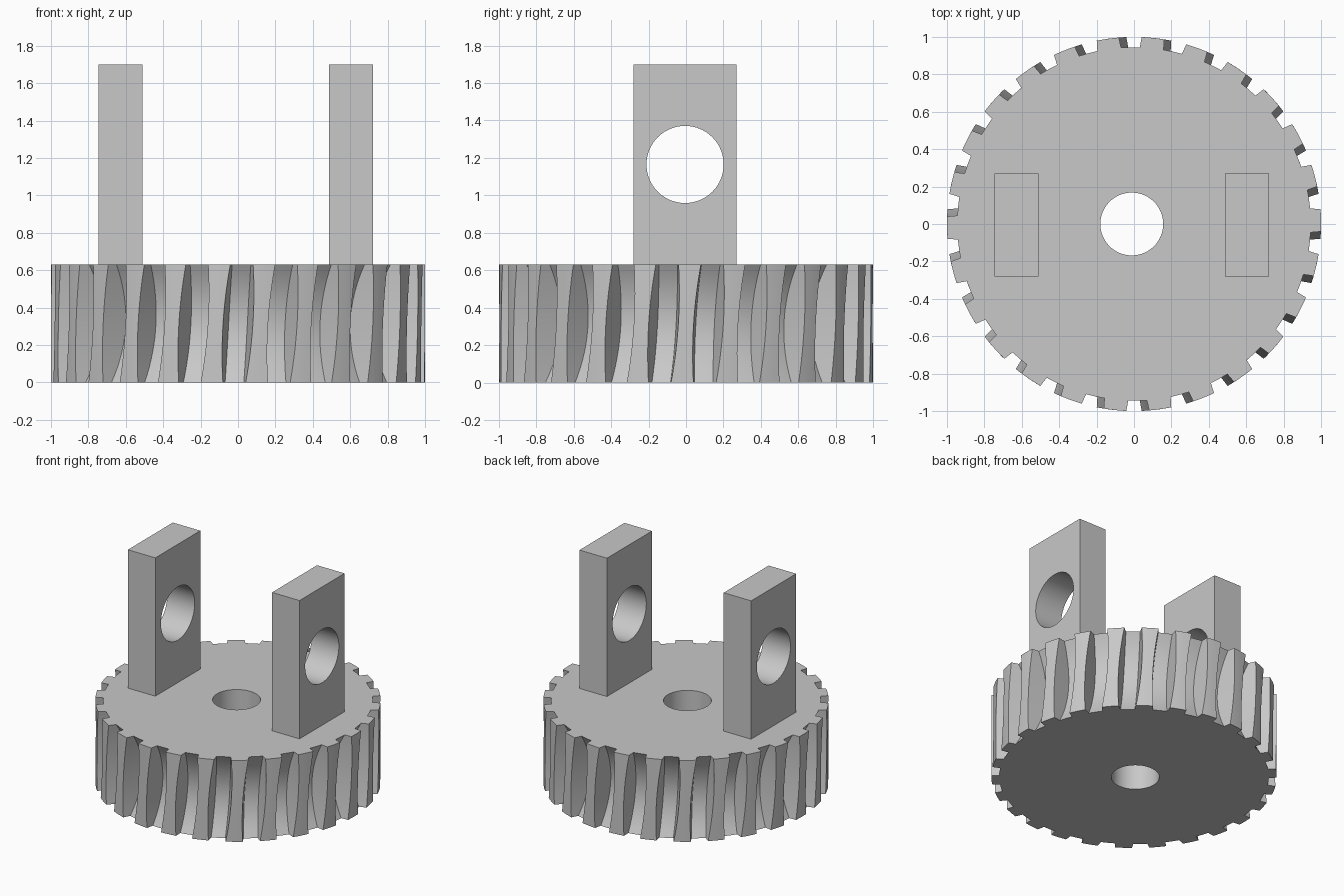
import bpy
import bmesh
from math import cos, sin, pi, tau
from mathutils import Matrix

cube = bpy.data.objects.get("Cube")
if cube:
    bpy.data.objects.remove(cube, do_unlink=True)

TEETH = 26
HEIGHT = 0.63
LEVELS = 16
CENTRE_X = -0.012

grey = bpy.data.materials.new("light grey")
grey.use_nodes = True
grey.diffuse_color = (0.58, 0.58, 0.58, 1)
grey.node_tree.nodes["Principled BSDF"].inputs["Base Color"].default_value = (0.58, 0.58, 0.58, 1)


def make_object(name, bm):
    bmesh.ops.recalc_face_normals(bm, faces=bm.faces)
    mesh = bpy.data.meshes.new(name)
    bm.to_mesh(mesh)
    bm.free()
    mesh.materials.append(grey)
    obj = bpy.data.objects.new(name, mesh)
    bpy.context.collection.objects.link(obj)
    return obj


def drill(obj, radius, matrix):
    """Cut a round through hole, then drop the cutter."""
    bm = bmesh.new()
    bmesh.ops.create_cone(bm, cap_ends=True, segments=64, radius1=radius,
                          radius2=radius, depth=1, matrix=matrix)
    cutter = make_object("hole_cutter", bm)
    cutter.hide_render = True
    mod = obj.modifiers.new("hole", 'BOOLEAN')
    mod.operation = 'DIFFERENCE'
    mod.solver = 'EXACT'
    mod.object = cutter
    bpy.ops.object.select_all(action='DESELECT')
    obj.select_set(True)
    bpy.context.view_layer.objects.active = obj
    bpy.ops.object.modifier_apply(modifier=mod.name)
    bpy.data.objects.remove(cutter, do_unlink=True)
    bpy.ops.object.shade_smooth_by_angle(angle=pi / 7)


def gear_ring(bm, z):
    """One outline of the wheel; slots are deepest at mid height and lean with z."""
    t = 2 * z / HEIGHT - 1
    depth = 0.055 + 0.095 * (1 - t * t)
    floor_half = 0.05
    slot_half = floor_half + 0.2 * depth
    pitch = tau / TEETH
    ring = []
    for k in range(TEETH):
        mid = -pi / 2 + k * pitch + 0.02 * t
        points = [(mid + f * floor_half / (1 - depth), 1 - depth) for f in (-1, 0, 1)]
        land = pitch - 2 * slot_half
        points += [(mid + slot_half + land * i / 4, 1) for i in range(5)]
        ring += [bm.verts.new((r * cos(a), r * sin(a), z)) for a, r in points]
    return ring


# Toothed wheel with throated, slanted slots
bm = bmesh.new()
rings = [gear_ring(bm, HEIGHT * i / LEVELS) for i in range(LEVELS + 1)]
for low, high in zip(rings, rings[1:]):
    for i in range(len(low)):
        j = (i + 1) % len(low)
        bm.faces.new((low[i], low[j], high[j], high[i]))
bm.faces.new(rings[0][::-1])
bm.faces.new(rings[-1])
wheel = make_object("toothed_wheel", bm)
drill(wheel, 0.168, Matrix.Translation((CENTRE_X, 0, HEIGHT / 2)))

# Two upright lugs with a cross hole
for name, side in (("left_lug", 1), ("right_lug", -1)):
    x = CENTRE_X + side * 0.617
    bm = bmesh.new()
    bmesh.ops.create_cube(bm, size=1, matrix=Matrix.Translation((x, -0.005, 1.165))
                          @ Matrix.Diagonal((0.235, 0.55, 1.07, 1)))
    lug = make_object(name, bm)
    drill(lug, 0.206, Matrix.Translation((x, -0.005, 1.165)) @ Matrix.Rotation(pi / 2, 4, 'Y'))
